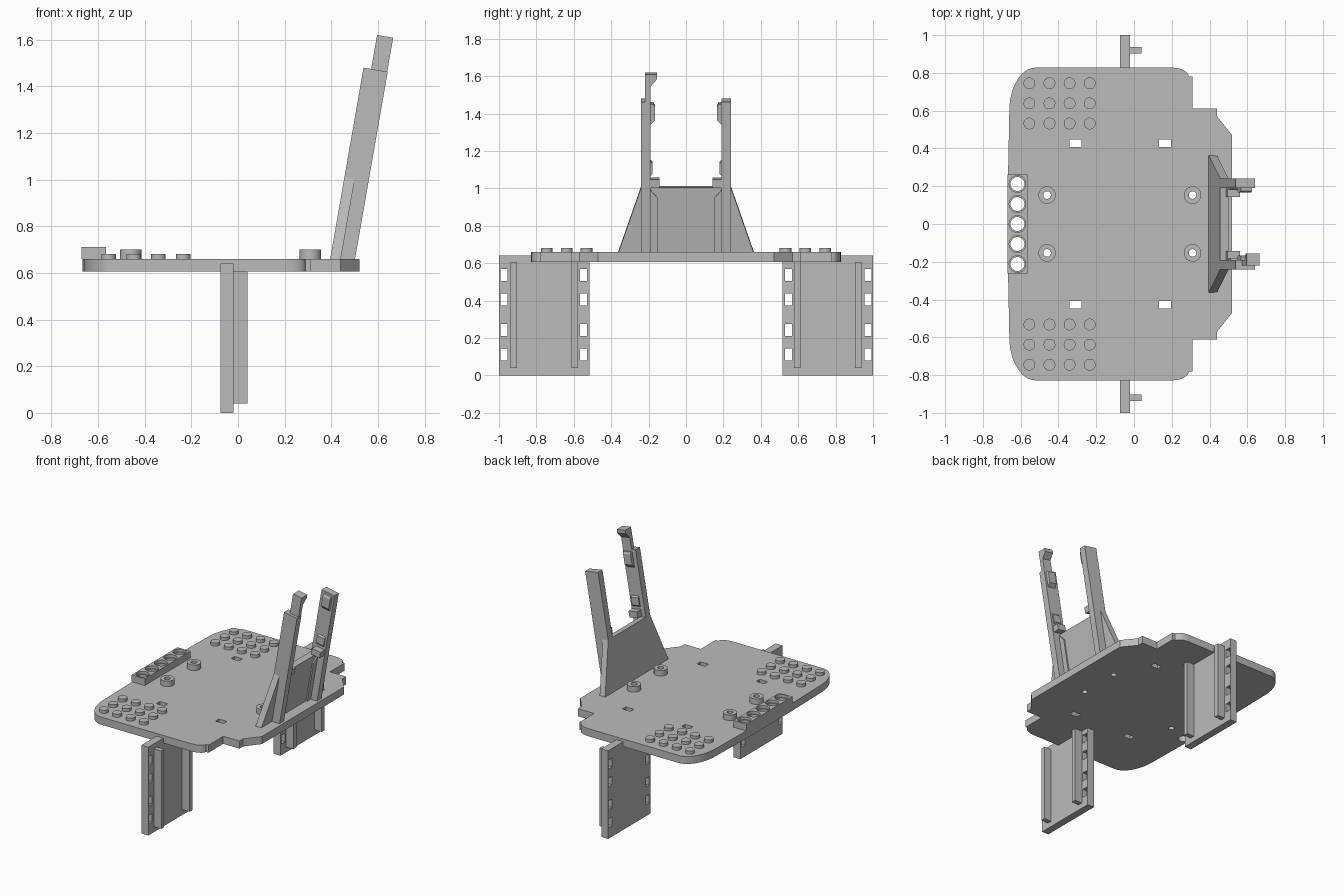
import bpy, bmesh, math
from mathutils import Matrix, Vector

cube = bpy.data.objects.get("Cube")
if cube:
    bpy.data.objects.remove(cube, do_unlink=True)

grey = bpy.data.materials.new("plain grey")
grey.use_nodes = True
grey.diffuse_color = (0.5, 0.5, 0.5, 1)
grey.node_tree.nodes["Principled BSDF"].inputs["Base Color"].default_value = (0.5, 0.5, 0.5, 1)


def rect(x0, x1, y0, y1):
    return [(x0, y0), (x1, y0), (x1, y1), (x0, y1)]


def arc(cx, cy, rx, ry, a0, a1, n):
    angles = [math.radians(a0 + (a1 - a0) * i / n) for i in range(n + 1)]
    return [(cx + rx * math.cos(a), cy + ry * math.sin(a)) for a in angles]


def circle(cx, cy, r):
    return arc(cx, cy, r, r, 0, 360, 32)[:-1]


def flip(loop, side):
    return [(y * side, w) for y, w in loop]


def upright(tilt=0, origin=(0, 0, 0)):
    # profile axes become y and (leaning) height, thickness runs along x
    s, c = math.sin(tilt), math.cos(tilt)
    m = Matrix(((0, s, c), (1, 0, 0), (0, c, -s))).to_4x4()
    return Matrix.Translation(Vector(origin)) @ m


def panel(name, loops, low, high, matrix=Matrix(), smooth=False):
    """Flat slab from an outline, any further loops are holes."""
    curve = bpy.data.curves.new(name, "CURVE")
    curve.dimensions = "2D"
    curve.fill_mode = "BOTH"
    curve.extrude = (high - low) / 2
    for loop in loops:
        spline = curve.splines.new("POLY")
        spline.points.add(len(loop) - 1)
        for point, (x, y) in zip(spline.points, loop):
            point.co = (x, y, 0, 1)
        spline.use_cyclic_u = True
    temp = bpy.data.objects.new(name + " curve", curve)
    bpy.context.collection.objects.link(temp)
    bpy.context.view_layer.update()
    mesh = bpy.data.meshes.new_from_object(temp.evaluated_get(bpy.context.evaluated_depsgraph_get()))
    bpy.data.objects.remove(temp, do_unlink=True)
    bpy.data.curves.remove(curve)

    bm = bmesh.new()
    bm.from_mesh(mesh)
    bmesh.ops.remove_doubles(bm, verts=bm.verts, dist=1e-5)
    bm.transform(matrix @ Matrix.Translation((0, 0, (low + high) / 2)))
    bmesh.ops.recalc_face_normals(bm, faces=bm.faces)
    for face in bm.faces:
        face.smooth = False
        face.material_index = 0
    bm.to_mesh(mesh)
    bm.free()
    mesh.name = name
    mesh.materials.clear()
    mesh.materials.append(grey)
    obj = bpy.data.objects.new(name, mesh)
    bpy.context.collection.objects.link(obj)
    if smooth:
        bpy.ops.object.select_all(action="DESELECT")
        obj.select_set(True)
        bpy.context.view_layer.objects.active = obj
        bpy.ops.object.shade_smooth_by_angle(angle=math.radians(30))
    return obj


SIDES = (-1, 1)
BOTTOM, TOP = 0.605, 0.66

# Base plate: half outline mirrored across the middle, with slots and holes
half = [(0.52, 0.47), (0.44, 0.57), (0.44, 0.612), (0.31, 0.612), (0.31, 0.78)]
half += arc(0.2, 0.78, 0.09, 0.048, 0, 90, 6)
half += arc(-0.52, 0.6, 0.14, 0.228, 90, 180, 12) + [(-0.667, 0.25)]
outline = half + [(x, -y) for x, y in reversed(half)]
slots = [rect(x - 0.032, x + 0.032, s * 0.428 - 0.02, s * 0.428 + 0.02)
         for x in (-0.31, 0.165) for s in SIDES]
mounts = [(x, s * 0.153) for x in (-0.46, 0.31) for s in SIDES]
sockets = [0.106 * i for i in range(-2, 3)]
holes = [circle(x, y, 0.02) for x, y in mounts]
holes += [circle(-0.617, y, 0.037) for y in sockets]
panel("base_plate", [outline] + slots + holes, BOTTOM, TOP, smooth=True)

# Hollow standoffs
for x, y in mounts:
    panel("standoff", [circle(x, y, 0.046), circle(x, y, 0.02)], TOP, 0.70, smooth=True)

# Socket bar with counterbored holes
for name, r, low, high in (("socket_bar_lower", 0.037, TOP, 0.69), ("socket_bar_rim", 0.044, 0.69, 0.71)):
    loops = [rect(-0.67, -0.565, -0.262, 0.262)] + [circle(-0.617, y, r) for y in sockets]
    panel(name, loops, low, high, smooth=True)

# Stud grids
for s in SIDES:
    for col in range(4):
        for row in range(3):
            spot = circle(-0.554 + 0.1065 * col, s * (0.532 + 0.1065 * row), 0.031)
            panel("stud", [spot], TOP, 0.682, smooth=True)

# Side legs: perforated plates with two ribs each
for s in SIDES:
    windows = [rect(y, y + 0.038, z, z + 0.064)
               for y in (0.53, 0.955) for z in (0.08, 0.21, 0.375, 0.506)]
    loops = [rect(0.515, 1, 0, 0.64)] + windows
    # the inner part stops under the base plate
    loops[0] = [(0.515, 0), (1, 0), (1, 0.64), (0.8, 0.64), (0.8, 0.62), (0.515, 0.62)]
    panel("leg_plate", [flip(l, s) for l in loops], -0.075, -0.02, upright())
    for y in (0.578, 0.903):
        panel("leg_rib", [flip(rect(y, y + 0.034, 0.04, BOTTOM), s)], -0.02, 0.04, upright())

# Leaning holder
lean = upright(math.radians(9.9), (0.395, 0, TOP))
panel("holder_wall", [[(-0.37, -0.02), (0.37, -0.02), (0.24, 0.357), (-0.24, 0.357)]], 0, 0.045, lean)
for s in SIDES:
    panel("holder_arm", [flip(rect(0.19, 0.24, -0.03, 0.832), s)], 0, 0.105, lean)
    # strip beside each arm with a slanted top
    strip = [(0.15, -0.02), (0.19, -0.02), (0.19, 0.345), (0.15, 0.3)]
    panel("holder_strip", [flip(strip, s)], 0.04, 0.055, lean)
    # support block, lower bump and upper wedge clip
    panel("support_block", [flip(rect(0.143, 0.195, 0.365, 0.41), s)], 0.03, 0.098, lean)
    bump = [(0.195, 0.425), (0.18, 0.44), (0.18, 0.495), (0.195, 0.51)]
    panel("lower_bump", [flip(bump, s)], 0.03, 0.09, lean)
    clip = [(0.195, 0.70), (0.167, 0.73), (0.167, 0.805), (0.175, 0.818), (0.195, 0.818)]
    panel("upper_clip", [flip(clip, s)], 0.03, 0.09, lean)

# Taller hooked tip on one arm
tip = [(0.22, 0.82), (0.22, 0.98), (0.155, 0.98), (0.155, 0.955), (0.19, 0.915), (0.19, 0.82)]
panel("hook_tip", [flip(tip, -1)], 0.033, 0.103, lean)
